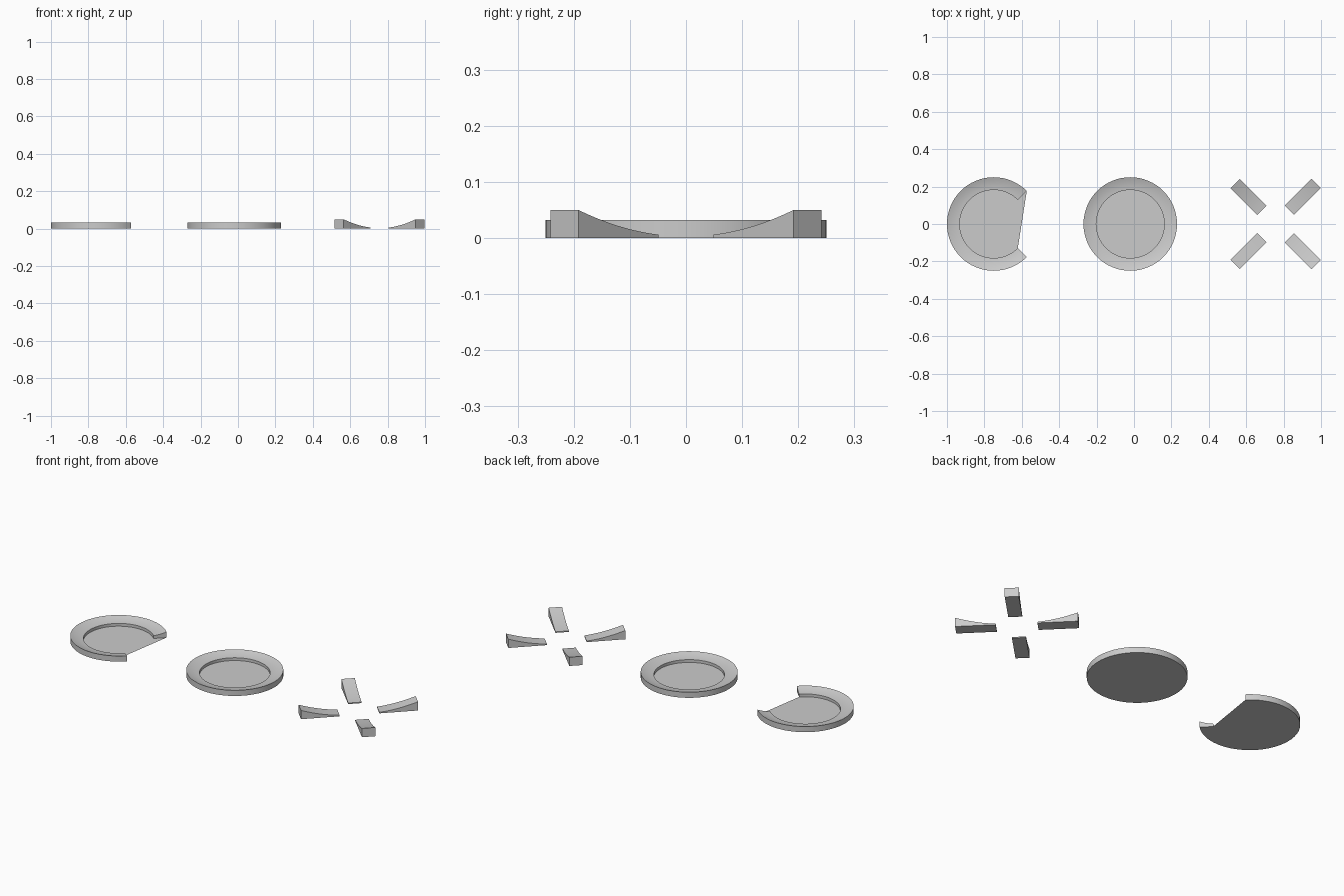
import bpy, bmesh, math

if "Cube" in bpy.data.objects:
    bpy.data.objects.remove(bpy.data.objects["Cube"])

RIM_R, LIP_R = 0.25, 0.182
RIM_H, LIP_H = 0.032, 0.016


def concave(t):
    # curved ramp rising from 0 to 1, steeper towards the outside
    return 0.4 * t + 0.6 * t * t


def finish(bm, name, loc):
    bmesh.ops.recalc_face_normals(bm, faces=bm.faces)
    mesh = bpy.data.meshes.new(name)
    bm.to_mesh(mesh)
    bm.free()
    ob = bpy.data.objects.new(name, mesh)
    ob.location = loc
    bpy.context.collection.objects.link(ob)
    bpy.ops.object.select_all(action='DESELECT')
    ob.select_set(True)
    bpy.context.view_layer.objects.active = ob
    bpy.ops.object.shade_smooth_by_angle(angle=math.radians(30))
    return ob


def dish(name, loc, start, sweep, segs):
    # banked rim swept round the centre, over a thin floor
    prof = [(RIM_R, 0)]
    n = 6
    for i in range(n + 1):
        t = 1 - i / n
        prof.append((LIP_R + (RIM_R - LIP_R) * t, LIP_H + (RIM_H - LIP_H) * concave(t)))
    prof.append((LIP_R, 0))
    closed = sweep >= 360
    bm = bmesh.new()
    rings = []
    for k in range(segs if closed else segs + 1):
        a = math.radians(start + sweep * k / segs)
        rings.append([bm.verts.new((r * math.cos(a), r * math.sin(a), z)) for r, z in prof])
    for k in range(segs):
        a, b = rings[k], rings[(k + 1) % len(rings)]
        for j in range(len(prof) - 1):
            bm.faces.new((a[j], b[j], b[j + 1], a[j + 1]))
    floor = [r[0] for r in rings]
    if not closed:
        bm.faces.new(rings[0])
        bm.faces.new(rings[-1])
        floor.append(rings[-1][-1])   # floor edge runs skew across the opening
    bm.faces.new(floor)
    return finish(bm, name, loc)


def ramp(name, loc, angle):
    # straight strip with a concave top, lying along a diagonal
    r0, r1, w = 0.104, 0.306, 0.035
    n = 12
    prof = [(r1, 0), (r0, 0)]
    for i in range(n + 1):
        t = i / n
        prof.append((r0 + (r1 - r0) * t, 0.006 + 0.044 * concave(t)))
    bm = bmesh.new()
    sides = [[bm.verts.new((r, y, z)) for r, z in prof] for y in (-w, w)]
    for s in sides:
        bm.faces.new(s)
    m = len(prof)
    for j in range(m):
        k = (j + 1) % m
        bm.faces.new((sides[0][j], sides[0][k], sides[1][k], sides[1][j]))
    ob = finish(bm, name, loc)
    ob.rotation_euler.z = angle


# three-quarter dish, full dish, and four loose ramps
dish("open_dish", (-0.75, 0, 0), 45, 270, 48)
dish("full_dish", (-0.02, 0, 0), 0, 360, 64)
for i in range(4):
    ramp("ramp_%d" % (i + 1), (0.757, 0, 0), math.radians(45 + 90 * i))
